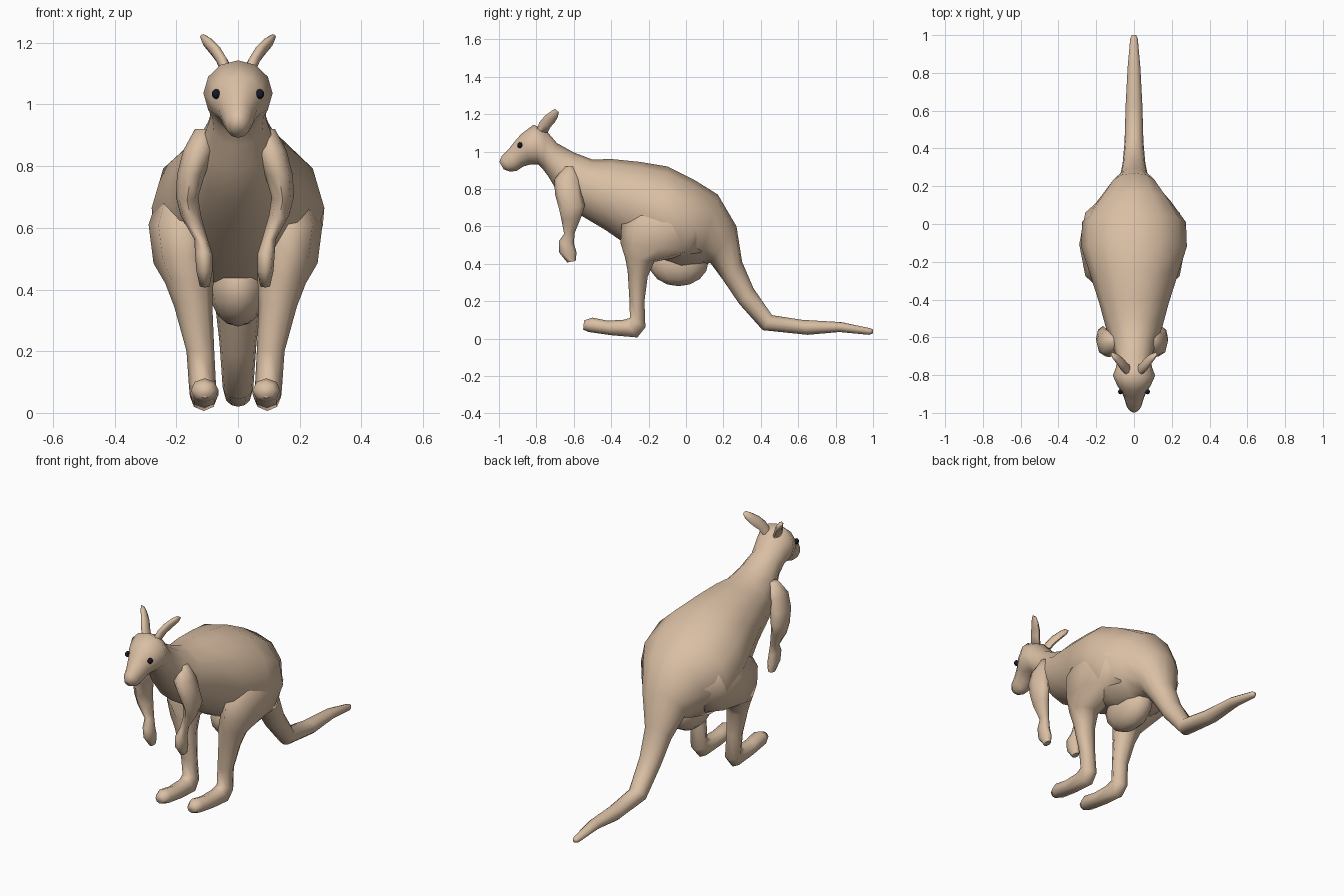
import bpy, bmesh, math
from mathutils import Vector


def material(name, rgb):
    m = bpy.data.materials.new(name)
    m.diffuse_color = (*rgb, 1)
    return m


FUR = material("tan fur", (0.70, 0.52, 0.37))
DARK = material("dark eye", (0.008, 0.009, 0.02))


def finish(name, bm, mat, angle=70):
    bmesh.ops.recalc_face_normals(bm, faces=bm.faces)
    me = bpy.data.meshes.new(name)
    bm.to_mesh(me)
    bm.free()
    me.materials.append(mat)
    ob = bpy.data.objects.new(name, me)
    bpy.context.collection.objects.link(ob)
    bpy.ops.object.select_all(action='DESELECT')
    ob.select_set(True)
    bpy.context.view_layer.objects.active = ob
    bpy.ops.object.shade_smooth_by_angle(angle=math.radians(angle))
    return ob


def loft(name, rings, sides=8, side=1, shift=0.0, mat=FUR):
    """Skin elliptical rings given as (x, half width, y1, z1, y2, z2)."""
    bm = bmesh.new()
    loops = []
    for x, w, y1, z1, y2, z2 in rings:
        a, b = Vector((0, y1, z1)), Vector((0, y2, z2))
        mid, half = (a + b) / 2, (a - b) / 2
        loop = []
        for k in range(sides):
            t = 2 * math.pi * k / sides
            p = mid + half * math.cos(t)
            p.x = side * x + shift + w * math.sin(t)
            loop.append(bm.verts.new(p))
        loops.append(loop)
    for p, q in zip(loops, loops[1:]):
        for k in range(sides):
            n = (k + 1) % sides
            bm.faces.new((p[k], p[n], q[n], q[k]))
    bm.faces.new(loops[0])
    bm.faces.new(loops[-1])
    return finish(name, bm, mat)


def ball(name, centre, radii, mat, u=12, v=8):
    bm = bmesh.new()
    bmesh.ops.create_uvsphere(bm, u_segments=u, v_segments=v, radius=1)
    bmesh.ops.scale(bm, vec=radii, verts=bm.verts)
    bmesh.ops.translate(bm, vec=centre, verts=bm.verts)
    return finish(name, bm, mat)


# head, neck, trunk and tail in one skin: half width, top point, bottom point
spine = [
    (.020, -.998, .945, -.975, .905),
    (.040, -.985, .975, -.940, .892),
    (.050, -.950, 1.01, -.905, .897),
    (.064, -.915, 1.055, -.870, .920),
    (.088, -.880, 1.095, -.835, .930),
    (.112, -.815, 1.143, -.790, .930),
    (.095, -.750, 1.115, -.765, .905),
    (.090, -.690, 1.045, -.735, .865),
    (.112, -.600, .995, -.690, .790),
    (.150, -.500, .957, -.590, .675),
    (.185, -.400, .960, -.430, .580),
    (.230, -.250, .945, -.300, .490),
    (.280, -.100, .920, -.140, .410),
    (.275, .050, .845, -.030, .370),
    (.195, .170, .770, .070, .385),
    (.125, .270, .600, .130, .405),
    (.075, .300, .410, .200, .310),
    (.060, .360, .270, .285, .185),
    (.050, .460, .125, .410, .045),
    (.044, .620, .100, .650, .020),
    (.034, .830, .088, .820, .035),
    (.020, .985, .055, .980, .020),
    (.010, 1.00, .048, 1.00, .028),
]
loft("body_and_tail", [(0, *r) for r in spine], sides=12)

# pouch bulge under the belly
ball("pouch", (0, -.04, .41), (.095, .16, .13), FUR)

leg = [
    (.150, .090, -.22, .76, .08, .72),
    (.172, .110, -.345, .61, .13, .61),
    (.168, .098, -.350, .51, .08, .46),
    (.150, .078, -.325, .43, -.17, .41),
    (.137, .062, -.312, .36, -.205, .33),
    (.114, .045, -.302, .20, -.222, .20),
    (.107, .044, -.300, .11, -.217, .06),
    (.103, .045, -.335, .10, -.260, .006),
    (.101, .045, -.420, .096, -.400, .018),
    (.100, .045, -.500, .112, -.520, .035),
    (.100, .026, -.545, .097, -.550, .048),
]
arm = [
    (.100, .030, -.650, .92, -.60, .92),
    (.118, .050, -.705, .85, -.56, .85),
    (.143, .045, -.700, .77, -.555, .77),
    (.155, .036, -.678, .69, -.540, .71),
    (.143, .033, -.665, .63, -.560, .65),
    (.110, .022, -.652, .56, -.595, .565),
    (.101, .028, -.680, .52, -.600, .51),
    (.099, .026, -.678, .46, -.585, .46),
    (.098, .016, -.635, .407, -.590, .415),
]
ear = [
    (.035, .020, -.800, 1.11, -.740, 1.10),
    (.052, .020, -.785, 1.155, -.725, 1.13),
    (.072, .020, -.755, 1.19, -.702, 1.155),
    (.098, .018, -.720, 1.217, -.685, 1.185),
    (.113, .010, -.700, 1.228, -.680, 1.210),
]
# paired limbs, ears and eyes
for label, s in (("right", 1), ("left", -1)):
    loft(label + "_leg", leg, side=s, shift=-.008)
    loft(label + "_arm", arm, side=s, shift=-.01)
    loft(label + "_ear", ear, side=s)
    ball(label + "_eye", (s * .071, -.888, 1.034), (.014, .014, .016), DARK, 8, 6)
